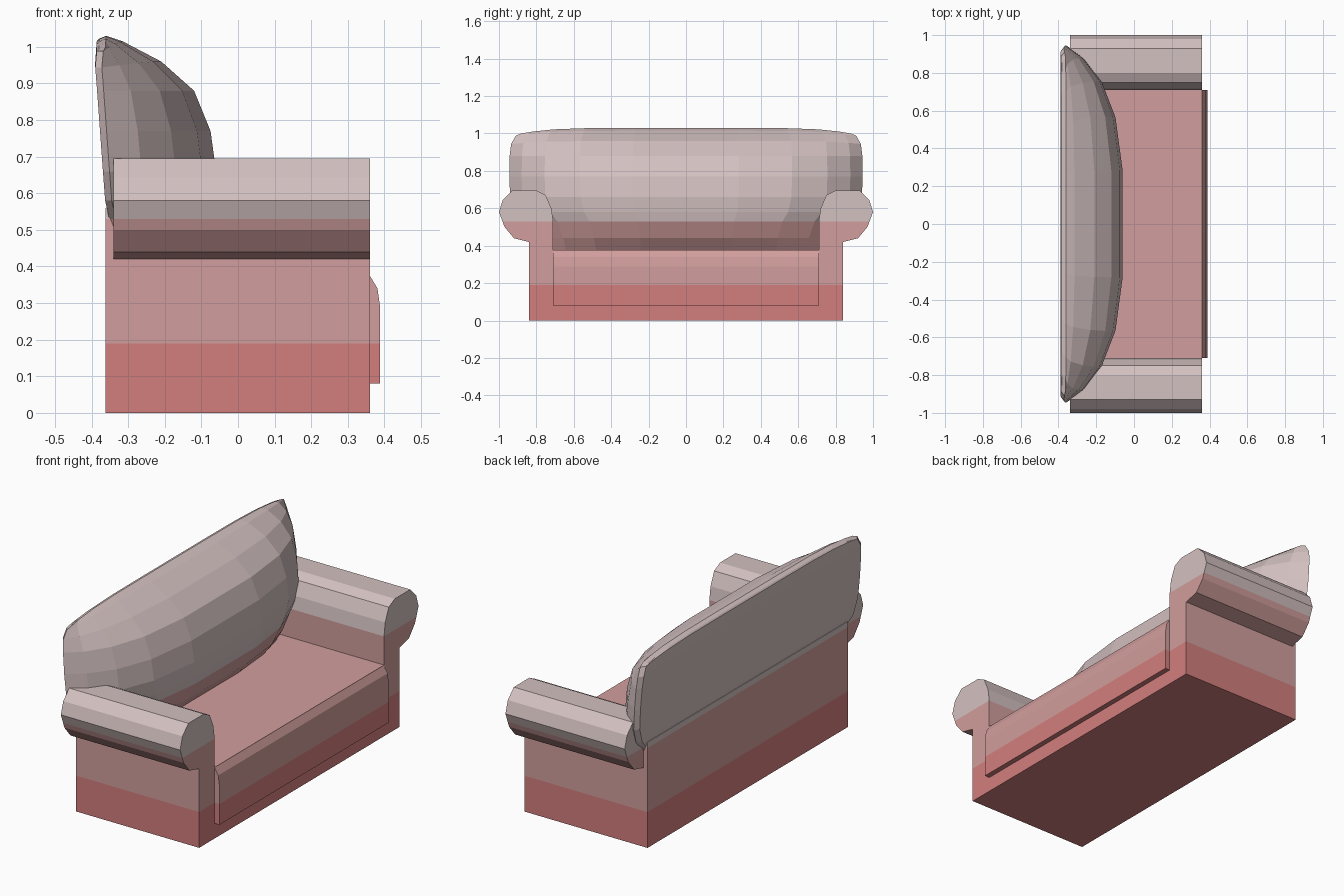
import bpy, bmesh

if "Cube" in bpy.data.objects:
    bpy.data.objects.remove(bpy.data.objects["Cube"])

def material(name, rgb):
    m = bpy.data.materials.new(name)
    lin = [c / 12.92 if c <= 0.04045 else ((c + 0.055) / 1.055) ** 2.4 for c in rgb]
    m.diffuse_color = (*lin, 1)
    m.use_nodes = True
    m.node_tree.nodes["Principled BSDF"].inputs["Base Color"].default_value = m.diffuse_color
    return m

# Fabric colours in height bands, bottom to top
BANDS = [0.19, 0.53]
MATS = [material("deep rose", (0.82, 0.495, 0.49)),
        material("dusty pink", (0.82, 0.62, 0.615)),
        material("pale blush", (0.83, 0.755, 0.755))]

def finish(name, bm):
    """Cut the mesh at the band heights, colour it and make the object."""
    bmesh.ops.recalc_face_normals(bm, faces=bm.faces[:])
    for h in BANDS:
        bmesh.ops.bisect_plane(bm, geom=bm.verts[:] + bm.edges[:] + bm.faces[:],
                               plane_co=(0, 0, h), plane_no=(0, 0, 1), dist=1e-5)
    for f in bm.faces:
        z = f.calc_center_bounds().z
        f.material_index = sum(z > h for h in BANDS)
    me = bpy.data.meshes.new(name)
    bm.to_mesh(me)
    bm.free()
    for m in MATS:
        me.materials.append(m)
    ob = bpy.data.objects.new(name, me)
    bpy.context.collection.objects.link(ob)
    return ob

def extrude(name, pts, offset):
    bm = bmesh.new()
    face = bm.faces.new([bm.verts.new(p) for p in pts])
    new = bmesh.ops.extrude_face_region(bm, geom=[face], use_keep_orig=True)["geom"]
    bmesh.ops.translate(bm, vec=offset, verts=[v for v in new if isinstance(v, bmesh.types.BMVert)])
    finish(name, bm)

# Frame: base, seat and both scroll arms as one mirrored section
half = [(0.84, 0), (0.84, 0.42), (0.92, 0.44), (0.97, 0.50), (1.0, 0.58),
        (0.98, 0.645), (0.93, 0.695), (0.80, 0.695), (0.75, 0.67),
        (0.72, 0.60), (0.71, 0.53), (0.71, 0.378)]
section = half + [(-y, z) for y, z in reversed(half)]
extrude("frame_with_arms", [(-0.34, y, z) for y, z in section], (0.70, 0, 0))

# Back panel
extrude("back_panel", [(-0.362, -0.84, 0), (-0.362, 0.84, 0),
                       (-0.362, 0.84, 0.56), (-0.362, -0.84, 0.56)], (0.022, 0, 0))

# Padded seat front
lip = [(0.36, 0.08), (0.388, 0.08), (0.388, 0.29), (0.381, 0.34), (0.36, 0.375)]
extrude("seat_front", [(x, -0.71, z) for x, z in lip], (0, 1.42, 0))

# Bulging back cushion: rows of (height, rear x, front x, half width)
rows = [(0.37, -0.345, -0.17, 0.80), (0.44, -0.345, -0.115, 0.82),
        (0.53, -0.352, -0.075, 0.86), (0.58, -0.363, -0.066, 0.91),
        (0.66, -0.369, -0.06, 0.94), (0.77, -0.377, -0.075, 0.945),
        (0.88, -0.385, -0.12, 0.943), (0.96, -0.39, -0.21, 0.935),
        (1.015, -0.386, -0.315, 0.91), (1.03, -0.38, -0.36, 0.88)]
cols = [(0.3, 1.0), (0.6, 0.87), (0.8, 0.62), (0.93, 0.30), (1.0, 0.0)]
cols = [(-t, d) for t, d in reversed(cols)] + cols
bm = bmesh.new()
front, rear = [], []
for z, xb, xf, w in rows:
    fr, rr = [], []
    for t, d in cols:
        zz = z - 0.03 * abs(t) ** 6 * max(0, (z - 0.88) / 0.15)
        rim = 0.018
        fr.append(bm.verts.new((xb + rim + (xf - xb - rim) * d, t * w, zz)))
        rr.append(bm.verts.new((xb, t * (w - 0.025), zz - (0.008 if z > 1.02 else 0))))
    front.append(fr)
    rear.append(rr)
n, m = len(rows), len(cols)
for i in range(n - 1):
    for g in (front, rear):
        for j in range(m - 1):
            bm.faces.new((g[i][j], g[i][j + 1], g[i + 1][j + 1], g[i + 1][j]))
    for j in (0, m - 1):
        bm.faces.new((front[i][j], front[i + 1][j], rear[i + 1][j], rear[i][j]))
for i in (0, n - 1):
    for j in range(m - 1):
        bm.faces.new((front[i][j], front[i][j + 1], rear[i][j + 1], rear[i][j]))
finish("back_cushion", bm)
